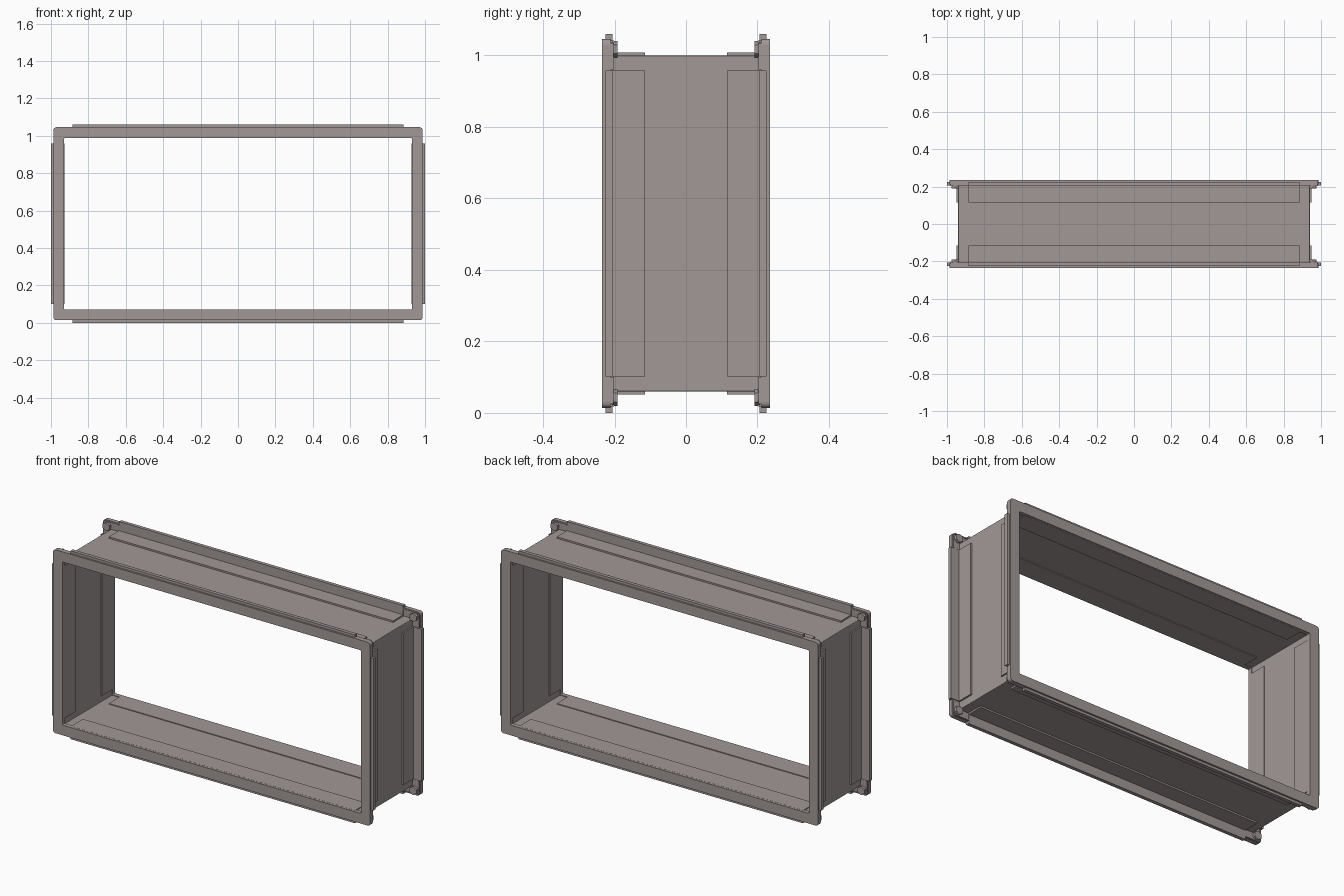
import bpy, bmesh, math
from mathutils import Vector

if "Cube" in bpy.data.objects:
    bpy.data.objects.remove(bpy.data.objects["Cube"])

ZC = 0.53  # height of the duct axis

metal = bpy.data.materials.new("warm grey metal")
metal.diffuse_color = (0.36, 0.315, 0.307, 1)
metal.use_nodes = True
metal.node_tree.nodes["Principled BSDF"].inputs["Base Color"].default_value = metal.diffuse_color


def finish(name, bm):
    bmesh.ops.recalc_face_normals(bm, faces=bm.faces)
    me = bpy.data.meshes.new(name)
    bm.to_mesh(me)
    bm.free()
    me.materials.append(metal)
    ob = bpy.data.objects.new(name, me)
    bpy.context.collection.objects.link(ob)
    return ob


def outline(hx, hz, r, n=4):
    """Rounded rectangle points around the duct axis."""
    pts = []
    for k, (sx, sz) in enumerate([(1, 1), (-1, 1), (-1, -1), (1, -1)]):
        for i in range(n + 1):
            a = math.pi / 2 * (k + i / n)
            pts.append((sx * (hx - r) + r * math.cos(a),
                        ZC + sz * (hz - r) + r * math.sin(a)))
    return pts


def ring(name, outer, inner, y0, y1):
    """Rectangular frame extruded along y."""
    bm = bmesh.new()
    loops = [[bm.verts.new((x, y, z)) for x, z in outline(*dims)]
             for dims, y in ((outer, y0), (outer, y1), (inner, y1), (inner, y0))]
    n = len(loops[0])
    for a in range(4):
        b = (a + 1) % 4
        for i in range(n):
            j = (i + 1) % n
            bm.faces.new((loops[a][i], loops[a][j], loops[b][j], loops[b][i]))
    return finish(name, bm)


def box(bm, lo, hi):
    vs = bmesh.ops.create_cube(bm, size=1)["verts"]
    for v in vs:
        v.co = Vector([(l + h) / 2 + c * (h - l)
                       for l, h, c in zip(lo, hi, v.co)])


def rail(name, axis, side, end, half):
    """Clip rail: legs on the wall, upright behind the flange, lip over its edge."""
    bm = bmesh.new()
    base = 0.94 if axis == "x" else 0.47
    # (inner offset, outer offset, y start, y end)
    for d0, d1, y0, y1 in ((0.000, 0.009, 0.115, 0.212),
                           (-0.0115, -0.007, 0.115, 0.222),
                           (0.000, 0.059, 0.205, 0.212),
                           (0.0455, 0.060, 0.205, 0.225)):
        d = sorted((side * (base + d0), side * (base + d1)))
        y = sorted((end * y0, end * y1))
        if axis == "x":
            box(bm, (d[0], y[0], ZC - half), (d[1], y[1], ZC + half))
        else:
            box(bm, (-half, y[0], ZC + d[0]), (half, y[1], ZC + d[1]))
    return finish(name, bm)


def corner(name, sx, sz, end):
    """Corner angle with a raised rim, washer and hex bolt."""
    bm = bmesh.new()

    def part(x0, x1, z0, z1, y0, y1):
        x, z, y = (sorted((sx * x0, sx * x1)), sorted((sz * z0, sz * z1)),
                   sorted((end * y0, end * y1)))
        box(bm, (x[0], y[0], ZC + z[0]), (x[1], y[1], ZC + z[1]))

    part(0.885, 0.978, 0.472, 0.508, 0.207, 0.212)
    part(0.942, 0.978, 0.43, 0.472, 0.207, 0.212)
    part(0.885, 0.975, 0.508, 0.514, 0.203, 0.212)
    part(0.978, 0.984, 0.43, 0.505, 0.203, 0.212)
    for r, seg, y0, y1 in ((0.021, 20, 0.200, 0.208), (0.024, 6, 0.191, 0.201)):
        vs = bmesh.ops.create_cone(bm, cap_ends=True, segments=seg, radius1=r,
                                   radius2=r, depth=y1 - y0)["verts"]
        for v in vs:
            x, y, z = v.co
            v.co = (sx * 0.956 + x, end * (y0 + y1) / 2 + z, ZC + sz * 0.487 + y)
    return finish(name, bm)


# Thin sheet duct between the two flanges
ring("duct_wall", (0.94, 0.47, 0.003), (0.933, 0.463, 0.002), -0.222, 0.222)

for end, label in ((-1, "front"), (1, "back")):
    # Flat flange frame with rounded corners
    ring(label + "_flange", (0.987, 0.516, 0.016), (0.929, 0.459, 0.004),
         end * 0.235, end * 0.211)
    for s, side in ((-1, "left"), (1, "right")):
        rail(f"{label}_{side}_rail", "x", s, end, 0.428)
    for s, side in ((-1, "bottom"), (1, "top")):
        rail(f"{label}_{side}_rail", "z", s, end, 0.885)
    for sx in (-1, 1):
        for sz in (-1, 1):
            corner(f"{label}_{'left' if sx < 0 else 'right'}_"
                   f"{'bottom' if sz < 0 else 'top'}_corner_bolt", sx, sz, end)
